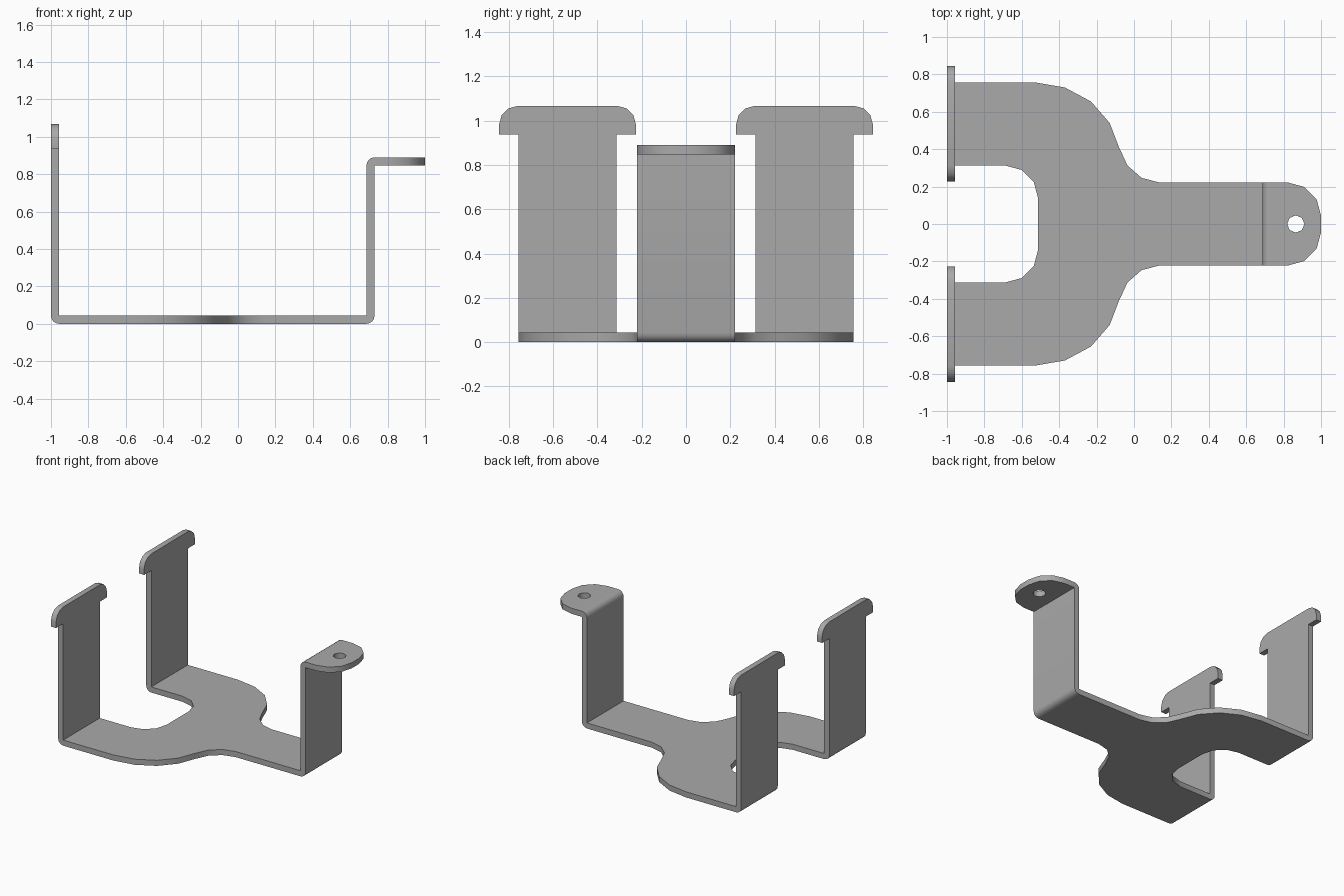
import bpy, bmesh, math
from mathutils import Vector

cube = bpy.data.objects.get("Cube")
if cube:
    bpy.data.objects.remove(cube, do_unlink=True)

T = 0.043          # sheet thickness
STRAP = 0.222      # half width of the single strap
ARM_IN, ARM_OUT = 0.313, 0.757
WALL = 0.73        # outer face of the strap wall
TOP = 0.89         # top of the tab

steel = bpy.data.materials.new("grey steel")
steel.use_nodes = True
GREY = (0.4, 0.4, 0.4, 1)
steel.diffuse_color = GREY
steel.node_tree.nodes["Principled BSDF"].inputs["Base Color"].default_value = GREY


def arc(cx, cy, r, start, end, steps):
    """Points along a circular arc, angles in degrees."""
    angles = [math.radians(start + (end - start) * i / steps) for i in range(steps + 1)]
    return [(cx + r * math.cos(a), cy + r * math.sin(a)) for a in angles]


def mirrored(half):
    """Close a half outline by reflecting it in its second coordinate."""
    return half + [(a, -b) for a, b in reversed(half)]


def plate(name, loops, place, depth):
    """Fill flat outlines (later ones are holes) and extrude along depth."""
    bm = bmesh.new()
    edges = []
    for loop in loops:
        verts = [bm.verts.new(place(a, b)) for a, b in loop]
        edges += [bm.edges.new((v, verts[i - 1])) for i, v in enumerate(verts)]
    bmesh.ops.triangle_fill(bm, use_beauty=True, edges=edges)
    result = bmesh.ops.extrude_face_region(bm, geom=bm.faces[:], use_keep_orig=True)
    moved = [g for g in result["geom"] if isinstance(g, bmesh.types.BMVert)]
    bmesh.ops.translate(bm, verts=moved, vec=Vector(depth))
    bmesh.ops.recalc_face_normals(bm, faces=bm.faces[:])
    mesh = bpy.data.meshes.new(name)
    bm.to_mesh(mesh)
    bm.free()
    mesh.materials.append(steel)
    obj = bpy.data.objects.new(name, mesh)
    bpy.context.collection.objects.link(obj)
    bpy.ops.object.select_all(action="DESELECT")
    obj.select_set(True)
    bpy.context.view_layer.objects.active = obj
    bpy.ops.object.shade_smooth_by_angle(angle=math.radians(50))
    return obj


# Forked base plate: strap edge, flared shoulder, arm, then rounded notch
shoulder = [(0.135, STRAP), (0.04, 0.247), (-0.035, 0.313), (-0.08, 0.41),
            (-0.13, 0.54), (-0.23, 0.655), (-0.37, 0.73), (-0.53, ARM_OUT)]
notch = arc(-0.69, 0.135, 0.178, 90, 0, 3)
half = [(WALL - T, STRAP)] + shoulder + [(T - 1, ARM_OUT), (T - 1, ARM_IN)] + notch
plate("base_plate", [mirrored(half)], lambda x, y: (x, y, 0), (0, 0, T))

# Single strap wall with a rounded bend at each end
profile = (arc(WALL - T, T, T, -90, 0, 4) + [(WALL, TOP - T)]
           + arc(WALL, TOP - T, T, 90, 180, 4) + [(WALL - T, T)])
plate("left_strap", [profile], lambda x, z: (x, -STRAP, z), (0, 2 * STRAP, 0))

# Rounded mounting tab with a bolt hole
tab = [(WALL, STRAP)] + arc(0.822, 0.044, 0.178, 90, 0, 3)
hole = arc(0.865, 0, 0.046, 0, 315, 7)
plate("mounting_tab", [mirrored(tab), hole],
      lambda x, y: (x, y, TOP - T), (0, 0, T))

# Pair of T-headed uprights, each with its lower bend
mid = (ARM_IN + ARM_OUT) / 2
stem = (ARM_OUT - ARM_IN) / 2
head = 0.309
corner = 0.085
upright = [(T, stem), (0.938, stem), (0.938, head)]
upright += [(z, y) for y, z in arc(head - corner, 1.067 - corner, corner, 0, 90, 3)]
for name, side in (("front", -1), ("back", 1)):
    plate(name + "_upright", [mirrored(upright)],
          lambda z, y: (-1, y + side * mid, z), (T, 0, 0))
    plate(name + "_upright_bend", [arc(T - 1, T, T, 180, 270, 4) + [(T - 1, T)]],
          lambda x, z: (x, side * mid - stem, z), (0, 2 * stem, 0))
